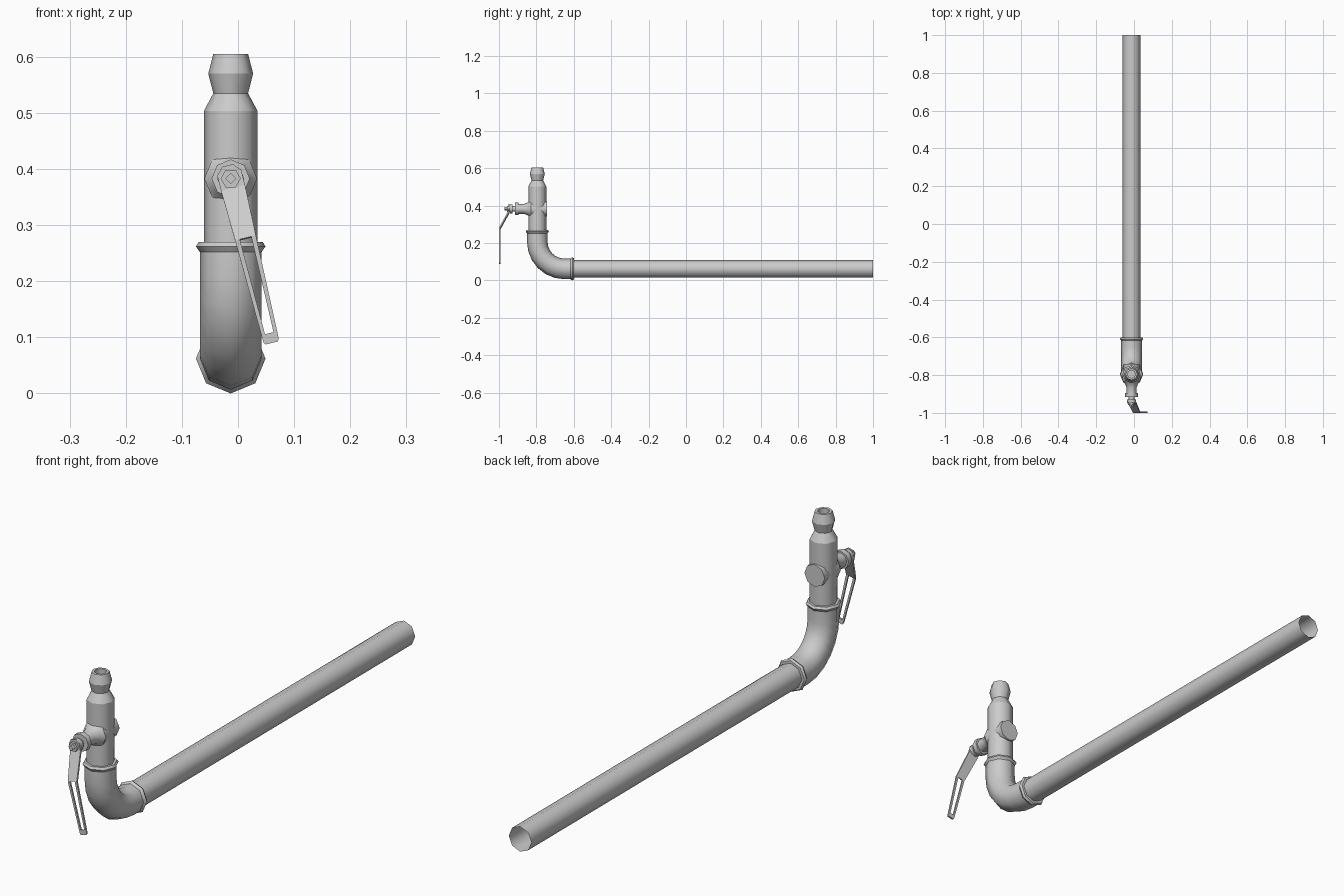
import bpy, bmesh, math
from mathutils import Vector

if "Cube" in bpy.data.objects:
    bpy.data.objects.remove(bpy.data.objects["Cube"])

CX, PIPE_Z, VALVE_Y, STEM_Z = -0.013, 0.062, -0.795, 0.383
UP, BACK, FRONT = math.pi / 2, 0.0, math.pi


def finish(name, bm):
    bmesh.ops.remove_doubles(bm, verts=bm.verts, dist=1e-5)
    mesh = bpy.data.meshes.new(name)
    bm.to_mesh(mesh)
    bm.free()
    ob = bpy.data.objects.new(name, mesh)
    bpy.context.collection.objects.link(ob)
    return ob


def tube(name, rings, sides=8, caps=(False, False), smooth=True):
    """Skin rings of (y, z, direction, radius); round sides smooth, rims sharp."""
    bm = bmesh.new()
    loops = []
    for y, z, a, r in rings:
        n = Vector((0, -math.sin(a), math.cos(a)))
        loops.append([bm.verts.new(Vector((CX, y, z)) + r * (
            Vector((1, 0, 0)) * math.cos(t) + n * math.sin(t)))
            for t in [k * math.tau / sides for k in range(sides)]])
    for p, q in zip(loops, loops[1:]):
        for k in range(sides):
            j = (k + 1) % sides
            bm.faces.new((p[k], p[j], q[j], q[k])).smooth = smooth
    for loop, cap in zip((loops[0], loops[-1]), caps):
        if cap:
            bm.faces.new(loop)
    bmesh.ops.recalc_face_normals(bm, faces=bm.faces)
    for loop in loops:
        for k in range(sides):
            e = bm.edges.get((loop[k], loop[(k + 1) % sides]))
            if e and e.calc_face_angle(0) > 0.4:
                e.smooth = False
    return finish(name, bm)


def lathe_up(name, profile, **kw):
    return tube(name, [(VALVE_Y, z, UP, r) for z, r in profile], **kw)


def lathe_y(name, profile, z=STEM_Z, **kw):
    return tube(name, [(y, z, BACK, r) for y, r in profile], **kw)


# Long open pipe
lathe_y("long_pipe", [(-0.62, 0.047), (1.0, 0.047)], z=PIPE_Z)

# Elbow with a raised rim at each end
R = 0.145
rings = [(VALVE_Y, z, -UP, r) for z, r in
         ((0.27, 0.047), (0.27, 0.057), (0.262, 0.062), (0.252, 0.055))]
for i in range(7):
    a = UP * i / 6
    rings.append((VALVE_Y + R * (1 - math.cos(a)),
                  PIPE_Z + R * (1 - math.sin(a)), a - UP, 0.055))
rings += [(y, PIPE_Z, BACK, r) for y, r in
          ((-0.618, 0.055), (-0.608, 0.062), (-0.6, 0.057), (-0.6, 0.046))]
tube("elbow", rings)

# Valve body and hose nozzle with open bore
lathe_up("valve_body", [(0.25, 0.048), (0.503, 0.048), (0.535, 0.031),
                        (0.57, 0.040), (0.605, 0.031), (0.605, 0.021),
                        (0.54, 0.021)], caps=(False, True))

# Boss behind the body and stem housing in front
lathe_y("back_boss", [(-0.79, 0.042), (-0.742, 0.042)], caps=(False, True))
lathe_y("stem_housing", [(-0.80, 0.047), (-0.83, 0.047), (-0.845, 0.035),
                         (-0.865, 0.027), (-0.895, 0.027), (-0.895, 0.034),
                         (-0.915, 0.034), (-0.915, 0.015), (-0.935, 0.015)])

# Nut and square spindle holding the lever
lathe_y("lever_washer", [(-0.928, 0.024), (-0.942, 0.024)], caps=(True, True))
lathe_y("lever_nut", [(-0.94, 0.018), (-0.958, 0.018)], sides=6,
        caps=(True, True), smooth=False)
lathe_y("spindle", [(-0.93, 0.010), (-0.97, 0.010)], sides=4,
        caps=(True, True), smooth=False)

# Slotted, cranked lever: rows of (distance, half width, half slot, y)
rows = [(-0.024, 0.010, 0.005, -0.945), (-0.010, 0.022, 0.010, -0.945),
        (0.018, 0.022, 0.010, -0.947), (0.098, 0.0195, 0.0105, -0.990),
        (0.110, 0.019, 0.0105, -0.9965), (0.284, 0.0145, 0.0078, -0.9965),
        (0.298, 0.0140, 0.0070, -0.9965), (0.302, 0.011, 0.006, -0.9965)]
tilt = math.radians(14)
bm = bmesh.new()
grid = [[bm.verts.new((CX + s * math.sin(tilt) + w * math.cos(tilt), y,
                       STEM_Z - s * math.cos(tilt) + w * math.sin(tilt)))
         for w in (-h, -g, g, h)] for s, h, g, y in rows]
for i in range(len(rows) - 1):
    for c in range(3):
        if not (i == 4 and c == 1):
            bm.faces.new((grid[i][c], grid[i + 1][c],
                          grid[i + 1][c + 1], grid[i][c + 1]))
bmesh.ops.recalc_face_normals(bm, faces=bm.faces)
lever = finish("lever", bm)
mod = lever.modifiers.new("thickness", 'SOLIDIFY')
mod.thickness = 0.007
mod.offset = 0
